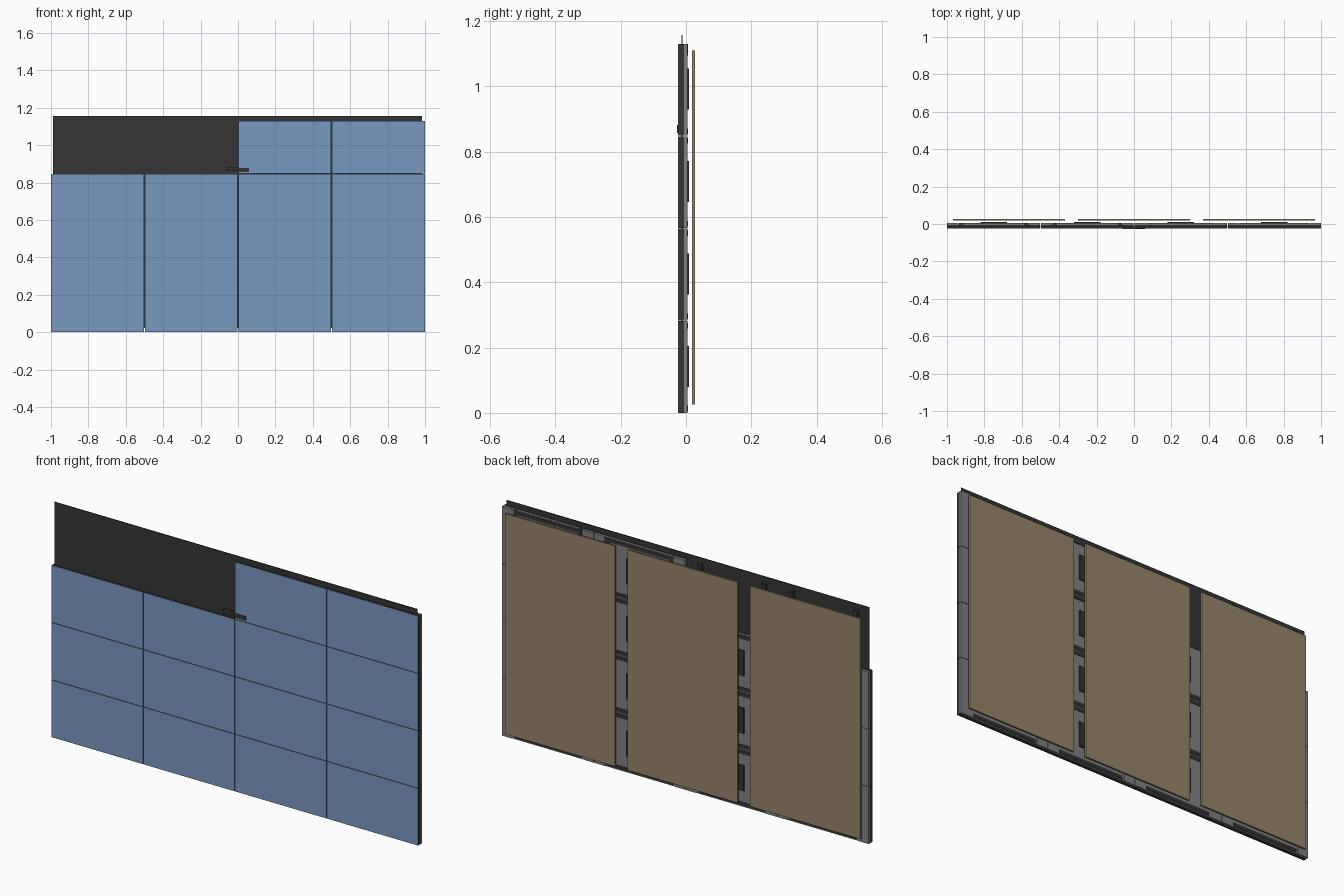
import bpy, bmesh

if "Cube" in bpy.data.objects:
    bpy.data.objects.remove(bpy.data.objects["Cube"])

W, H = 0.5, 0.283   # pitch of one display tile


def material(name, rgb):
    m = bpy.data.materials.new(name)
    m.diffuse_color = (*rgb, 1)
    m.use_nodes = True
    m.node_tree.nodes["Principled BSDF"].inputs["Base Color"].default_value = m.diffuse_color
    return m


BLUE = material("display_blue", (0.19, 0.32, 0.53))
DARK = material("dark", (0.035, 0.035, 0.035))
GREY = material("frame_grey", (0.22, 0.22, 0.23))
TAN = material("board_tan", (0.30, 0.24, 0.14))


def boxes(name, mat, items):
    """One object from (x0, x1, y0, y1, z0, z1) boxes."""
    bm = bmesh.new()
    for x0, x1, y0, y1, z0, z1 in items:
        r = bmesh.ops.create_cube(bm, size=1)
        bmesh.ops.scale(bm, vec=(x1 - x0, y1 - y0, z1 - z0), verts=r["verts"])
        bmesh.ops.translate(bm, verts=r["verts"],
                            vec=((x0 + x1) / 2, (y0 + y1) / 2, (z0 + z1) / 2))
    me = bpy.data.meshes.new(name)
    bm.to_mesh(me)
    bm.free()
    ob = bpy.data.objects.new(name, me)
    bpy.context.collection.objects.link(ob)
    me.materials.append(mat)
    return ob


# Tiles: the two upper left ones are missing, exposing the rear sheet
for row in range(4):
    for col in range(4):
        if row == 3 and col < 2:
            continue
        cx, z = -0.75 + col * W, row * H
        tag = f"_{row}_{col}"
        l, r, b, t = cx - 0.2485, cx + 0.2485, z, z + H - 0.002
        boxes("display_face" + tag, BLUE, [(l, r, -0.0245, -0.0235, b, t)])
        boxes("tile_body" + tag, DARK, [(l, r, -0.0235, -0.006, b, t)])
        # rear plate with raised side flanges
        boxes("rear_plate" + tag, GREY, [
            (l, r, -0.006, 0.003, b, t),
            (l, cx - 0.19, 0.003, 0.0048, b, t),
            (cx + 0.19, r, 0.003, 0.0048, b, t)])
        # horizontal rails along the top and bottom edges
        boxes("rear_rails" + tag, DARK, [
            (cx - 0.18, cx + 0.18, 0.003, 0.0055, b + 0.005, b + 0.022),
            (cx - 0.18, cx + 0.18, 0.003, 0.0055, t - 0.022, t - 0.005)])
        boxes("electronics_box" + tag, DARK,
              [(cx - 0.07, cx + 0.07, 0.003, 0.0095, z + 0.08, z + 0.205)])

# Thin dark sheet standing above the tiles
boxes("backing_sheet", DARK, [(-0.99, 0.985, -0.0145, -0.011, 0.022, 1.157)])

# Mounting tabs along the top edge
boxes("mounting_tabs", DARK,
      [(-0.75 + c * W + s - 0.01, -0.75 + c * W + s + 0.01,
        -0.011, 0.0058, 1.095, 1.13) for c in range(4) for s in (-0.175, 0.175)])

# Rear boards
for i, cx in enumerate((-0.668, 0, 0.668)):
    boxes(f"rear_board_{i}", TAN,
          [(cx - 0.3, cx + 0.3, 0.0185, 0.027, 0.025, 1.11)])

# Small connector at the corner of the exposed opening
boxes("connector_bar", DARK, [(0, 0.06, -0.027, -0.0235, 0.857, 0.878),
                              (-0.06, 0, -0.027, -0.0145, 0.862, 0.882)])
